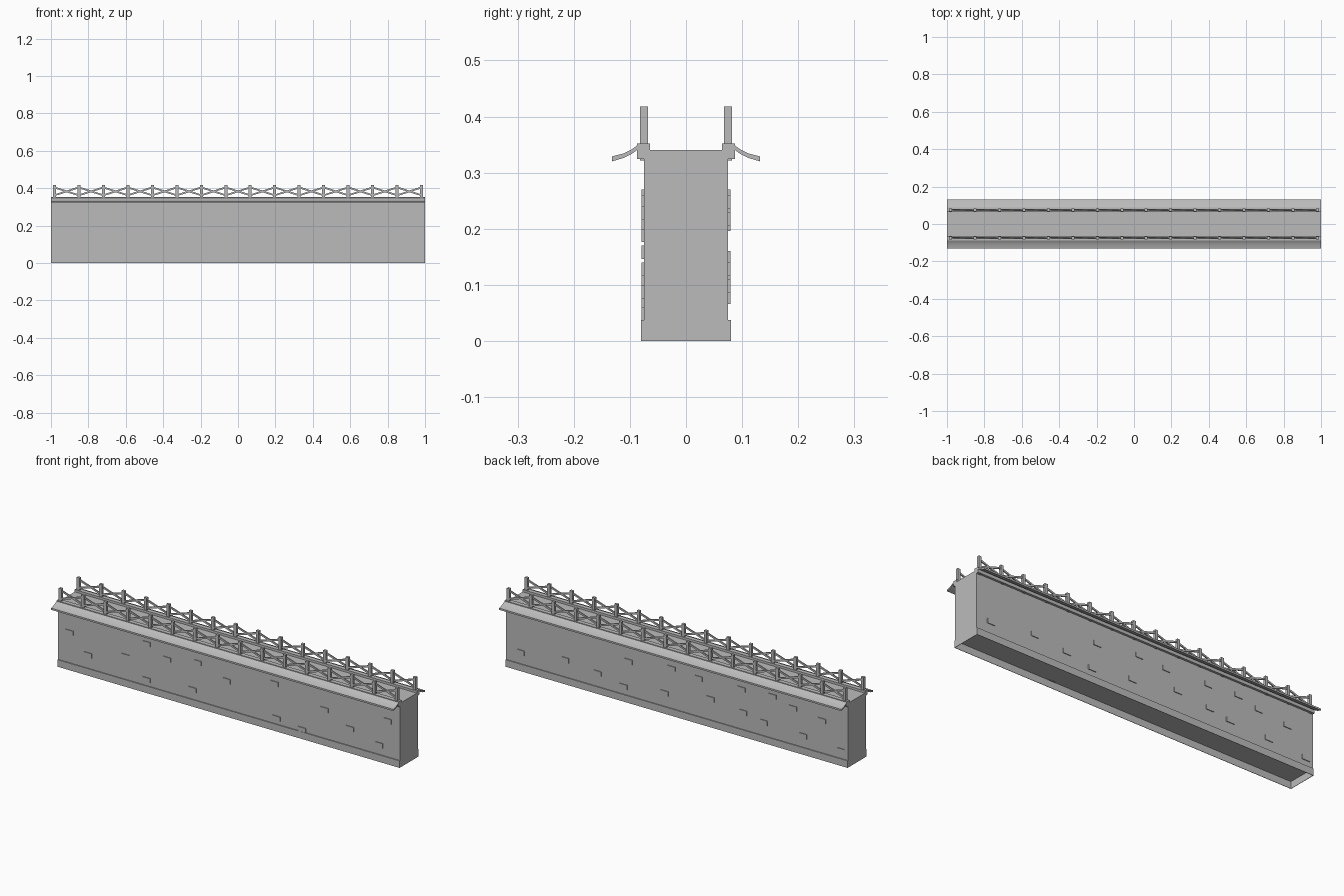
import bpy
import math
from mathutils import Matrix, Vector

if "Cube" in bpy.data.objects:
    bpy.data.objects.remove(bpy.data.objects["Cube"], do_unlink=True)

stone = bpy.data.materials.new("stone_grey")
stone.use_nodes = True
GREY = (0.5, 0.5, 0.5, 1)
stone.diffuse_color = GREY
stone.node_tree.nodes["Principled BSDF"].inputs["Base Color"].default_value = GREY


def make_object(name, verts, faces):
    mesh = bpy.data.meshes.new(name)
    mesh.from_pydata(verts, [], faces)
    mesh.materials.append(stone)
    obj = bpy.data.objects.new(name, mesh)
    bpy.context.collection.objects.link(obj)
    return obj


def extrude_profile(name, profile, half_length=1):
    """Sweep a closed (y, z) outline along x, capped at both ends."""
    n = len(profile)
    area = sum(profile[i - 1][0] * p[1] - p[0] * profile[i - 1][1]
               for i, p in enumerate(profile))
    if area < 0:
        profile = profile[::-1]
    verts = [(x, y, z) for x in (-half_length, half_length) for y, z in profile]
    faces = [(i, (i + 1) % n, (i + 1) % n + n, i + n) for i in range(n)]
    faces = [f[::-1] for f in faces]
    faces += [tuple(range(n))[::-1], tuple(range(n, 2 * n))]
    return make_object(name, verts, faces)


def boxes(name, parts):
    """One object from many boxes given as (centre, size, tilt about y)."""
    verts, faces = [], []
    for centre, size, tilt in parts:
        turn = Matrix.Rotation(tilt, 3, "Y")
        b = len(verts)
        for sx in (-0.5, 0.5):
            for sy in (-0.5, 0.5):
                for sz in (-0.5, 0.5):
                    corner = Vector((sx * size[0], sy * size[1], sz * size[2]))
                    verts.append(Vector(centre) + turn @ corner)
        for f in ((0, 1, 3, 2), (4, 6, 7, 5), (0, 4, 5, 1),
                  (2, 3, 7, 6), (0, 2, 6, 4), (1, 5, 7, 3)):
            faces.append([b + i for i in f])
    return make_object(name, verts, faces)


WALL, PLINTH, PLINTH_TOP, DECK = 0.075, 0.08, 0.037, 0.34

# Main wall, whose underside closes the recess inside the plinth
extrude_profile("wall", [(-PLINTH, PLINTH_TOP), (PLINTH, PLINTH_TOP),
                         (WALL, PLINTH_TOP), (WALL, DECK),
                         (-WALL, DECK), (-WALL, PLINTH_TOP)])

# Thin plinth skirt, open below
T = 0.002
mid = PLINTH_TOP / 2
skirt = [((0, s * (PLINTH - T / 2), mid), (2, T, PLINTH_TOP), 0) for s in (-1, 1)]
skirt += [((s * (1 - T / 2), 0, mid), (T, 2 * (PLINTH - T), PLINTH_TOP), 0)
          for s in (-1, 1)]
boxes("plinth", skirt)

# Kerbs, curved eaves and railings on both long sides
EAVE = [(0.085, 0.35), (0.096, 0.342), (0.112, 0.334), (0.132, 0.329),
        (0.132, 0.32), (0.112, 0.326), (0.096, 0.334), (0.085, 0.342)]
POSTS, FIRST = 16, -0.982
STEP = -2 * FIRST / (POSTS - 1)
LOW, HIGH = 0.362, 0.404

for side, label in ((-1, "front"), (1, "back")):
    boxes(label + "_kerb", [((0, side * 0.0755, 0.338), (2, 0.023, 0.028), 0)])

    eave = extrude_profile(label + "_eave", [(side * y, z) for y, z in EAVE])
    bpy.ops.object.select_all(action="DESELECT")
    eave.select_set(True)
    bpy.context.view_layer.objects.active = eave
    bpy.ops.object.shade_smooth_by_angle(angle=math.radians(40))

    y = side * 0.075
    boxes(label + "_posts", [((FIRST + i * STEP, y, 0.37), (0.016, 0.014, 0.096), 0)
                             for i in range(POSTS)])

    # Crossed braces between neighbouring posts
    tilt = math.atan2(HIGH - LOW, STEP)
    length = math.hypot(HIGH - LOW, STEP)
    braces = []
    for i in range(POSTS - 1):
        x = FIRST + (i + 0.5) * STEP
        for s in (-1, 1):
            braces.append(((x, y + s * 0.002, (LOW + HIGH) / 2),
                           (length, 0.006, 0.009), s * tilt))
    boxes(label + "_braces", braces)

# Slightly raised bricks, placed by their upper right corner as seen facing them
FRONT = [(-.91, .21), (-.8, .12), (-.58, .17), (-.46, .27), (-.46, .08), (-.34, .22),
         (-.16, .25), (-.19, .1), (.01, .2), (.29, .26), (.3, .08), (.45, .06),
         (.58, .2), (.73, .14), (.95, .24), (.9, .1)]
BACK = [(-.89, .11), (-.63, .14), (-.44, .12), (-.26, .23), (-.29, .09), (-.01, .26),
        (-.05, .12), (.15, .25), (.22, .16), (.4, .26), (.41, .14), (.58, .27),
        (.53, .12), (.7, .24), (.76, .11), (.87, .22), (.98, .09)]
BRICK = (0.045, 0.008, 0.024)
for side, label, spots in ((-1, "front", FRONT), (1, "back", BACK)):
    boxes(label + "_bricks", [((-side * (t - BRICK[0] / 2), side * WALL,
                                z - BRICK[2] / 2), BRICK, 0) for t, z in spots])
